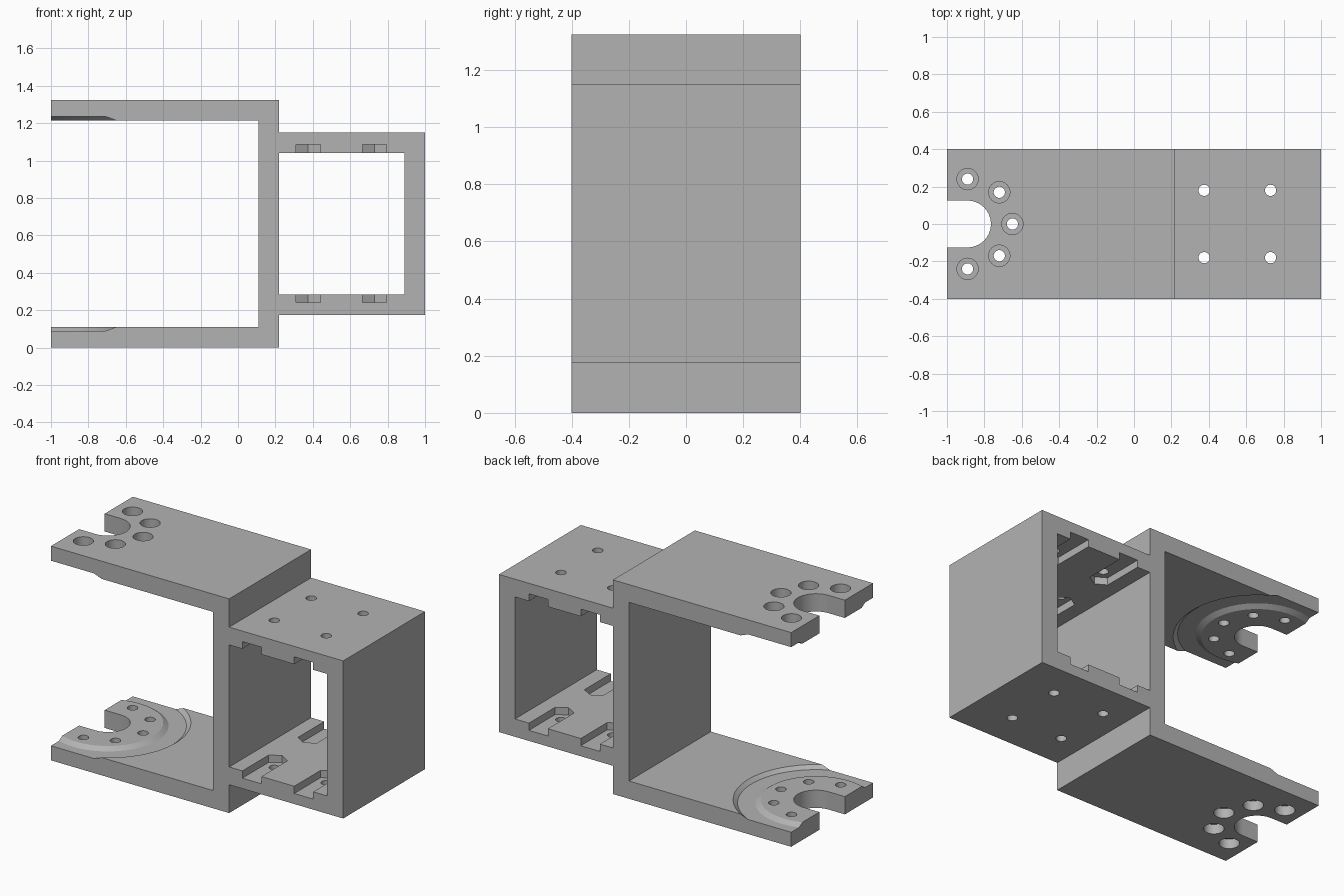
import bpy, bmesh
from math import sin, cos, pi, radians
from mathutils import Vector

if "Cube" in bpy.data.objects:
    bpy.data.objects.remove(bpy.data.objects["Cube"], do_unlink=True)

H = 1.325          # overall height
T = 0.11           # plate thickness
HUB = -0.89        # x of the pivot centre

grey = bpy.data.materials.new("plain grey")
grey.use_nodes = True
grey.diffuse_color = (0.45, 0.45, 0.45, 1)
grey.node_tree.nodes["Principled BSDF"].inputs["Base Color"].default_value = (0.45, 0.45, 0.45, 1)


def finish(bm, name):
    bmesh.ops.recalc_face_normals(bm, faces=bm.faces)
    mesh = bpy.data.meshes.new(name)
    bm.to_mesh(mesh)
    bm.free()
    mesh.materials.append(grey)
    obj = bpy.data.objects.new(name, mesh)
    bpy.context.collection.objects.link(obj)
    return obj


def prism(bm, outline, start, depth):
    """Extrude a closed outline along z or y."""
    face = bm.faces.new([bm.verts.new(start(a, b)) for a, b in outline])
    new = bmesh.ops.extrude_face_region(bm, geom=[face])["geom"]
    verts = [v for v in new if isinstance(v, bmesh.types.BMVert)]
    bmesh.ops.translate(bm, verts=verts, vec=depth)


def upright(bm, outline, low, high):
    prism(bm, outline, lambda x, y: (x, y, low), (0, 0, high - low))


def circle(x, y, r, n=32):
    return [(x + r * cos(2 * pi * i / n), y + r * sin(2 * pi * i / n)) for i in range(n)]


def cut(target, bm, name):
    tool = finish(bm, name)
    mod = target.modifiers.new(name, "BOOLEAN")
    mod.object, mod.operation, mod.solver = tool, "DIFFERENCE", "EXACT"
    bpy.context.view_layer.objects.active = target
    bpy.ops.object.modifier_apply(modifier=name)
    bpy.data.objects.remove(tool, do_unlink=True)


# Bracket body: fork on the left, closed box on the right
low, high = 0.175, 1.15
outline = [(-1, 0), (0.22, 0), (0.22, low), (1, low), (1, high), (0.22, high),
           (0.22, H), (-1, H), (-1, H - T), (T, H - T), (T, T), (-1, T)]
bm = bmesh.new()
prism(bm, outline, lambda x, z: (x, -0.4, z), (0, 0.8, 0))
bracket = finish(bm, "bracket")

# Square opening through the box
bm = bmesh.new()
opening = [(0.22, low + T), (0.89, low + T), (0.89, high - T), (0.22, high - T)]
prism(bm, opening, lambda x, z: (x, -0.5, z), (0, 1, 0))
cut(bracket, bm, "box_opening")

# Bevelled ring grooves on the inner faces of both arms
for flip in (False, True):
    bm = bmesh.new()
    ring = [(0.28, 0.13), (0.34, 0.09), (0.44, 0.09), (0.49, 0.13)]
    verts = [bm.verts.new((HUB + r, 0, H - z if flip else z)) for r, z in ring]
    edges = [bm.edges.new((verts[i], verts[(i + 1) % len(verts)])) for i in range(len(verts))]
    bmesh.ops.spin(bm, geom=verts + edges, cent=(HUB, 0, 0), axis=(0, 0, 1),
                   angle=2 * pi, steps=96, use_merge=True)
    bmesh.ops.remove_doubles(bm, verts=bm.verts, dist=0.0001)
    cut(bracket, bm, "ring_groove")

# Round-ended slot through both arms
bm = bmesh.new()
arc = [(HUB + 0.125 * sin(pi * i / 32), -0.125 * cos(pi * i / 32)) for i in range(33)]
upright(bm, arc + [(-1.2, 0.125), (-1.2, -0.125)], -0.1, H + 0.1)
cut(bracket, bm, "pivot_slot")

# Screw holes around the slot, counterbored from outside
spots = [(HUB + 0.24 * cos(radians(a)), 0.24 * sin(radians(a))) for a in (-90, -45, 0, 45, 90)]
holes, bores = bmesh.new(), bmesh.new()
for x, y in spots:
    upright(holes, circle(x, y, 0.03), -0.1, H + 0.1)
    upright(bores, circle(x, y, 0.057), -0.1, 0.06)
    upright(bores, circle(x, y, 0.057), H - 0.06, H + 0.1)
cut(bracket, bores, "counterbores")
cut(bracket, holes, "arm_holes")

# Box bolt holes and pointed nut slots running in from the open sides
holes, slots = bmesh.new(), bmesh.new()
for x in (0.375, 0.73):
    for s in (-1, 1):
        upright(holes, circle(x, s * 0.18, 0.03), 0, H)
        w = 0.065
        slot = [(x - w, s * 0.5), (x - w, s * 0.143), (x, s * 0.105),
                (x + w, s * 0.143), (x + w, s * 0.5)]
        upright(slots, slot, low + 0.065, low + T + 0.05)
        upright(slots, slot, high - T - 0.05, high - 0.065)
cut(bracket, slots, "nut_slots")
cut(bracket, holes, "bolt_holes")

# Smooth round walls, crisp edges
bpy.ops.object.select_all(action="DESELECT")
bracket.select_set(True)
bpy.context.view_layer.objects.active = bracket
bpy.ops.object.shade_smooth_by_angle(angle=radians(25))
